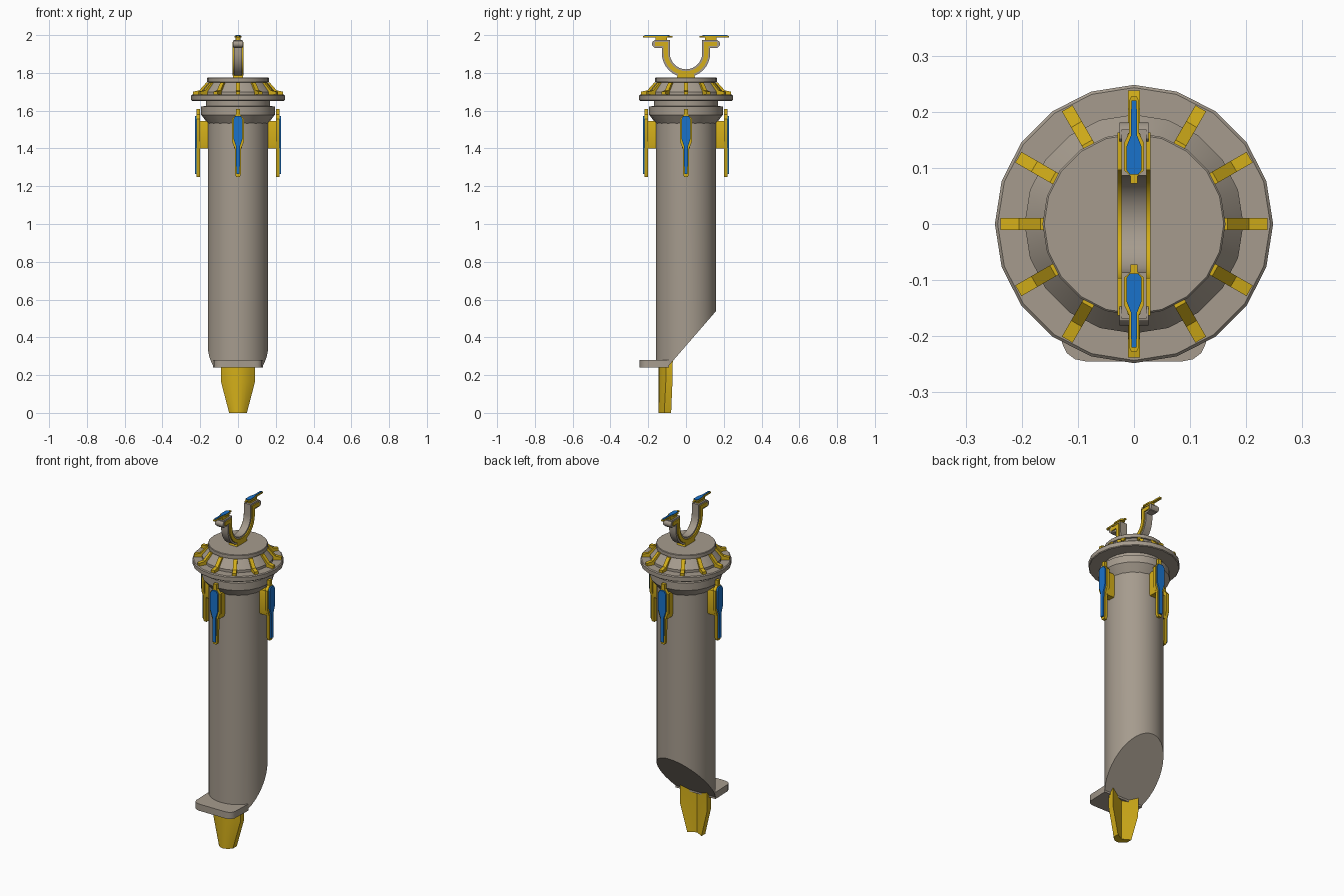
import bpy, bmesh, math
from mathutils import Matrix, Vector

if "Cube" in bpy.data.objects:
    bpy.data.objects.remove(bpy.data.objects["Cube"])


def material(name, rgb):
    m = bpy.data.materials.new(name)
    m.diffuse_color = (*rgb, 1)
    m.use_nodes = True
    m.node_tree.nodes["Principled BSDF"].inputs["Base Color"].default_value = m.diffuse_color
    return m


GREY = material("warm_grey", (0.38, 0.33, 0.27))
GOLD = material("gold", (0.66, 0.43, 0.01))
BLUE = material("blue", (0.01, 0.17, 0.60))


def finish(name, bm, mat, angle=30):
    bmesh.ops.recalc_face_normals(bm, faces=bm.faces)
    me = bpy.data.meshes.new(name)
    bm.to_mesh(me)
    bm.free()
    ob = bpy.data.objects.new(name, me)
    bpy.context.collection.objects.link(ob)
    me.materials.append(mat)
    bpy.ops.object.select_all(action='DESELECT')
    ob.select_set(True)
    bpy.context.view_layer.objects.active = ob
    bpy.ops.object.shade_smooth_by_angle(angle=math.radians(angle))
    return ob


def loft(name, rings, mat, angle=30):
    """Closed skin through equal-length rings, capped at both ends."""
    bm = bmesh.new()
    vs = [[bm.verts.new(p) for p in r] for r in rings]
    n = len(vs[0])
    for a, b in zip(vs, vs[1:]):
        for i in range(n):
            j = (i + 1) % n
            bm.faces.new((a[i], a[j], b[j], b[i]))
    bm.faces.new(vs[0])
    bm.faces.new(vs[-1])
    return finish(name, bm, mat, angle)


def prism(name, pts, w0, w1, place, mat):
    """Extrude a 2D outline from depth w0 to w1; place maps (u, v, w) to space."""
    return loft(name, [[place(u, v, w) for u, v in pts] for w in (w0, w1)], mat)


def lathe(name, profile, sides, mat):
    rings = [[(r * math.cos(2 * math.pi * i / sides), r * math.sin(2 * math.pi * i / sides), z)
              for i in range(sides)] for r, z in profile]
    return loft(name, rings, mat)


def mirrored(half):
    """Outline from its right half, listed top to bottom."""
    return half + [(-u, v) for u, v in reversed(half)]


def stroke(path, half):
    """Outline of constant width around an open path."""
    left, right = [], []
    p = [Vector(q) for q in path]
    for i, q in enumerate(p):
        d0 = (q - p[i - 1]).normalized() if i else (p[1] - q).normalized()
        d1 = (p[i + 1] - q).normalized() if i < len(p) - 1 else d0
        t = (d0 + d1).normalized()
        nrm = Vector((-t.y, t.x)) * half / max(0.5, t.dot(d0))
        left.append(tuple(q + nrm))
        right.append(tuple(q - nrm))
    return left + right[::-1]


# Tube body, cut off diagonally at its lower back
bm = bmesh.new()
bmesh.ops.create_cone(bm, cap_ends=True, segments=40, radius1=0.16, radius2=0.16, depth=1.34,
                      matrix=Matrix.Translation((0, 0, 0.91)))
bmesh.ops.bisect_plane(bm, geom=bm.verts[:] + bm.edges[:] + bm.faces[:],
                       plane_co=(0, 0.16, 0.54), plane_no=(0, 0.30, -0.26), clear_outer=True)
bmesh.ops.holes_fill(bm, edges=[e for e in bm.edges if e.is_boundary], sides=0)
finish("tube_body", bm, GREY)

# Collar, flange and cap
lathe("collar", [(0.158, 1.53), (0.195, 1.578), (0.195, 1.622), (0.17, 1.625), (0.17, 1.66)], 20, GREY)
lathe("flange", [(0.244, 1.652), (0.248, 1.656), (0.248, 1.68), (0.243, 1.685), (0.195, 1.685),
                 (0.195, 1.70), (0.155, 1.75), (0.163, 1.752), (0.163, 1.772), (0.16, 1.775)], 20, GREY)

# Ribs around the flange
RIB = [(0.15, 1.75), (0.167, 1.75), (0.205, 1.707), (0.238, 1.701), (0.238, 1.68), (0.15, 1.68)]
for i in range(12):
    R = Matrix.Rotation(i * math.pi / 6, 3, 'Z')
    prism("flange_rib", RIB, -0.011, 0.011, lambda u, v, w: R @ Vector((u, w, v)), GOLD)

# Four hanging clips on brackets
CLIP = mirrored([(0.011, 1.61), (0.011, 1.58), (0.033, 1.555), (0.033, 1.44), (0.017, 1.40),
                 (0.016, 1.265), (0.010, 1.25)])
INSET = mirrored([(0.014, 1.573), (0.025, 1.555), (0.025, 1.455), (0.010, 1.41), (0.009, 1.265)])
BRACKET = mirrored([(0.02, 1.545), (0.024, 1.53), (0.024, 1.42), (0.02, 1.40)])
for i in range(4):
    R = Matrix.Rotation(i * math.pi / 2, 3, 'Z')
    out = lambda u, v, w: R @ Vector((w, u, v))
    prism("clip_bracket", BRACKET, 0.15, 0.206, out, GOLD)
    prism("clip_plate", CLIP, 0.201, 0.219, out, GOLD)
    prism("clip_inset", INSET, 0.215, 0.228, out, BLUE)

# U-shaped yoke with inlaid trim on both sides
arc = [(-0.107 * math.cos(a), 1.905 - 0.107 * math.sin(a))
       for a in (math.pi * k / 16 for k in range(17))]


def yoke_path(end):
    return [(-end, 1.953), (-0.107, 1.953)] + arc + [(0.107, 1.953), (end, 1.953)]


side = lambda u, v, w: (w, u, v)
prism("yoke", stroke(yoke_path(0.168), 0.021), -0.022, 0.022, side, GREY)
prism("yoke_trim", stroke(yoke_path(0.163), 0.011), -0.029, 0.029, side, GOLD)
prism("yoke_foot", [(-0.05, 1.77), (0.05, 1.77), (0.04, 1.80), (-0.04, 1.80)], -0.027, 0.027, side, GOLD)

# Lug ends and small clips lying flat on the yoke tips
for s in (-1, 1):
    lug = [(s * 0.162 + 0.019 * math.cos(k * math.pi / 6), 1.953 + 0.019 * math.sin(k * math.pi / 6))
           for k in range(12)]
    prism("yoke_lug", lug, -0.026, 0.026, side, GREY)
    flat = lambda u, v, w: (u * 0.53, s * (0.072 + (1.61 - v) * 0.43), w)
    prism("tip_bracket", BRACKET, 1.96, 1.991, flat, GOLD)
    prism("tip_plate", CLIP, 1.988, 1.996, flat, GOLD)
    prism("tip_inset", INSET, 1.994, 2.0, flat, BLUE)

# Foot plate at the lower front
FOOT = mirrored([(0.132, -0.09), (0.128, -0.213), (0.120, -0.230), (0.105, -0.241), (0.085, -0.245)])
prism("foot_plate", FOOT, 0.24, 0.28, lambda u, v, w: (u, v, w), GREY)


# Ground blade: rounded front, grooved back, tapered tip
def blade_ring(z, hw, k):
    ts = [i / 4 for i in range(-4, 5)]
    front = [(t * hw, -0.145 + 0.040 * k * t * t, z) for t in ts]
    back = [(t * hw, -0.105 + 0.035 * k * abs(t), z) for t in reversed(ts)]
    return front + back


loft("ground_blade", [blade_ring(0.275, 0.09, 1), blade_ring(0.165, 0.09, 0.95),
                      blade_ring(0, 0.047, 0.75)], GOLD)
